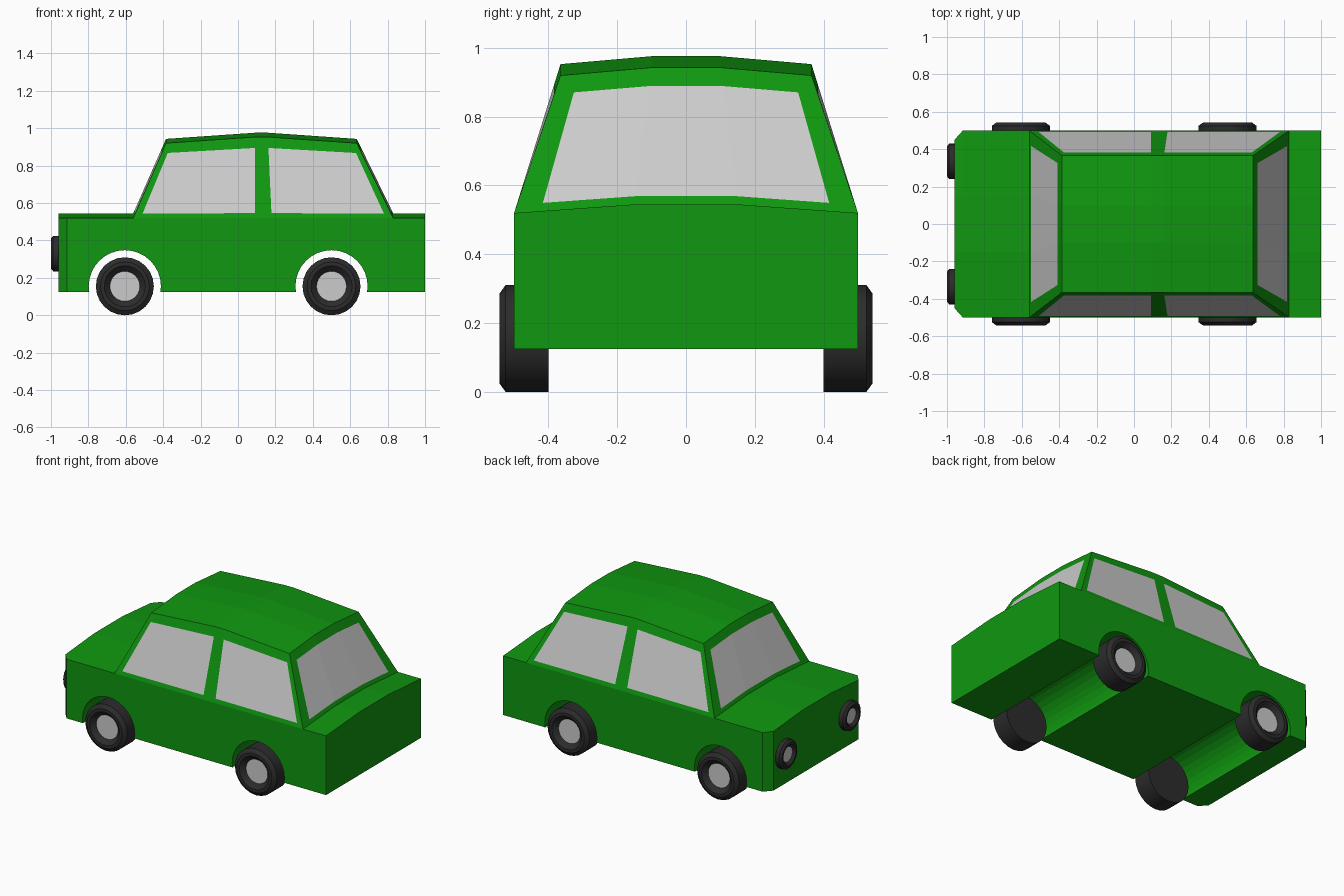
import bpy, bmesh, math
from mathutils import Vector, Matrix

cube = bpy.data.objects.get("Cube")
if cube:
    bpy.data.objects.remove(cube, do_unlink=True)


def material(name, rgb):
    m = bpy.data.materials.new(name)
    m.use_nodes = True
    m.diffuse_color = (*rgb, 1)
    m.node_tree.nodes["Principled BSDF"].inputs["Base Color"].default_value = (*rgb, 1)
    return m


GREEN = material("green paint", (0.005, 0.31, 0.005))
GREY = material("light grey", (0.6, 0.6, 0.6))
BLACK = material("dark rubber", (0.025, 0.025, 0.025))


def finish(name, bm, mats):
    bmesh.ops.remove_doubles(bm, verts=bm.verts, dist=0.0005)
    bmesh.ops.recalc_face_normals(bm, faces=bm.faces)
    mesh = bpy.data.meshes.new(name)
    bm.to_mesh(mesh)
    bm.free()
    for m in mats:
        mesh.materials.append(m)
    obj = bpy.data.objects.new(name, mesh)
    bpy.context.collection.objects.link(obj)
    return obj


def add_face(bm, points, mat=0):
    bm.faces.new([bm.verts.new(p) for p in points]).material_index = mat


WHEEL_X = (-0.605, 0.5)
AXLE_Z = 0.155
FLOOR, BELT, CROWN = 0.125, 0.52, 0.545

# Lower body: cambered cross-section lofted along its length, with cut front corners
bm = bmesh.new()
rings = []
for x, w in ((-0.96, 0.45), (-0.915, 0.5), (1, 0.5)):
    section = [(-w, FLOOR), (w, FLOOR), (w, BELT), (0.15, CROWN), (-0.15, CROWN), (-w, BELT)]
    rings.append([Vector((x, y, z)) for y, z in section])
for a, b in zip(rings, rings[1:]):
    for i in range(len(a)):
        j = (i + 1) % len(a)
        add_face(bm, (a[i], a[j], b[j], b[i]))
add_face(bm, rings[0])
add_face(bm, rings[-1])
body = finish("lower_body", bm, [GREEN])

# Wheel tunnels cut right across the body
for x in WHEEL_X:
    bm = bmesh.new()
    bmesh.ops.create_cone(bm, cap_ends=True, segments=32, radius1=0.193, radius2=0.193, depth=1.4,
                          matrix=Matrix.Translation((x, 0, AXLE_Z)) @ Matrix.Rotation(math.pi / 2, 4, 'X'))
    cutter = finish("arch_cutter", bm, [GREEN])
    cutter.hide_render = True
    cut = body.modifiers.new("arch", 'BOOLEAN')
    cut.operation, cut.solver, cut.object = 'DIFFERENCE', 'EXACT', cutter
    bpy.context.view_layer.objects.active = body
    bpy.ops.object.modifier_apply(modifier=cut.name)
    bpy.data.objects.remove(cutter, do_unlink=True)

# Cabin: four leaning walls with window cells, under a cambered roof
BASE_X = (-0.56, -0.52, 0.09, 0.18, 0.791, 0.83)
TOP_X = (-0.385, -0.353, 0.09, 0.16, 0.606, 0.635)
BASE_Y = (-0.5, -0.423, -0.15, 0.15, 0.423, 0.5)
TOP_Y = (-0.365, -0.311, -0.1, 0.1, 0.311, 0.365)
ROWS = (0, 0.06, 0.865, 1)


def camber(v, stops):
    """0 at the outer stops, rising to 1 between the middle two."""
    if v < stops[2]:
        return (v - stops[0]) / (stops[2] - stops[0])
    return min(1, (stops[5] - v) / (stops[5] - stops[3]))


def roof_point(x, y):
    return Vector((x, y, 0.92 + 0.033 * camber(x, TOP_X) + 0.023 * camber(y, TOP_Y)))


def base_point(x, y):
    return Vector((x, y, BELT + (CROWN - BELT) * camber(y, BASE_Y)))


def wall(bm, base, top, glass_columns):
    for c in range(5):
        for r in range(3):
            corners = ((c, r), (c + 1, r), (c + 1, r + 1), (c, r + 1))
            points = [base[i].lerp(top[i], ROWS[j]) for i, j in corners]
            add_face(bm, points, int(r == 1 and c in glass_columns))


bm = bmesh.new()
for end in (0, 5):
    wall(bm, [base_point(BASE_X[end], y) for y in BASE_Y],
         [roof_point(TOP_X[end], y) for y in TOP_Y], (1, 2, 3))
    wall(bm, [base_point(x, BASE_Y[end]) for x in BASE_X],
         [roof_point(x, TOP_Y[end]) for x in TOP_X], (1, 3))
for xa, xb in zip(TOP_X, TOP_X[1:]):
    for ya, yb in zip(TOP_Y, TOP_Y[1:]):
        add_face(bm, [roof_point(x, y) for x, y in ((xa, ya), (xb, ya), (xb, yb), (xa, yb))])
finish("cabin", bm, [GREEN, GREY])


def dished_disc(name, profile, matrix, segments=24):
    """Spin a (radius, height) profile about local z; its last band is the grey centre."""
    bm = bmesh.new()
    rings = []
    for r, h in profile:
        angles = [math.tau * i / segments for i in range(segments)]
        rings.append([matrix @ Vector((r * math.cos(a), r * math.sin(a), h)) for a in angles])
    for a, b in zip(rings, rings[1:]):
        for i in range(segments):
            j = (i + 1) % segments
            add_face(bm, (a[i], a[j], b[j], b[i]))
    add_face(bm, rings[0])
    add_face(bm, rings[-1], 1)
    obj = finish(name, bm, [BLACK, GREY])
    bpy.ops.object.select_all(action='DESELECT')
    obj.select_set(True)
    bpy.context.view_layer.objects.active = obj
    bpy.ops.object.shade_smooth_by_angle(angle=math.radians(20))


# Wheels with chamfered tyres and recessed hubs
TYRE = ((0.155, 0), (0.155, 0.125), (0.13, 0.143), (0.11, 0.143), (0.08, 0.115))
for end, x in zip(("front", "rear"), WHEEL_X):
    for side, s in (("left", -1), ("right", 1)):
        turn = Matrix.Rotation(-s * math.pi / 2, 4, 'X')
        dished_disc(f"{end}_{side}_wheel", TYRE, Matrix.Translation((x, s * 0.4, AXLE_Z)) @ turn)

# Headlights with dark rims
LAMP = ((0.095, -0.01), (0.095, 0.028), (0.08, 0.04), (0.067, 0.04), (0.05, 0.025))
for side, s in (("left", -1), ("right", 1)):
    turn = Matrix.Rotation(-math.pi / 2, 4, 'Y')
    dished_disc(f"{side}_headlight", LAMP, Matrix.Translation((-0.96, s * 0.335, 0.33)) @ turn)
